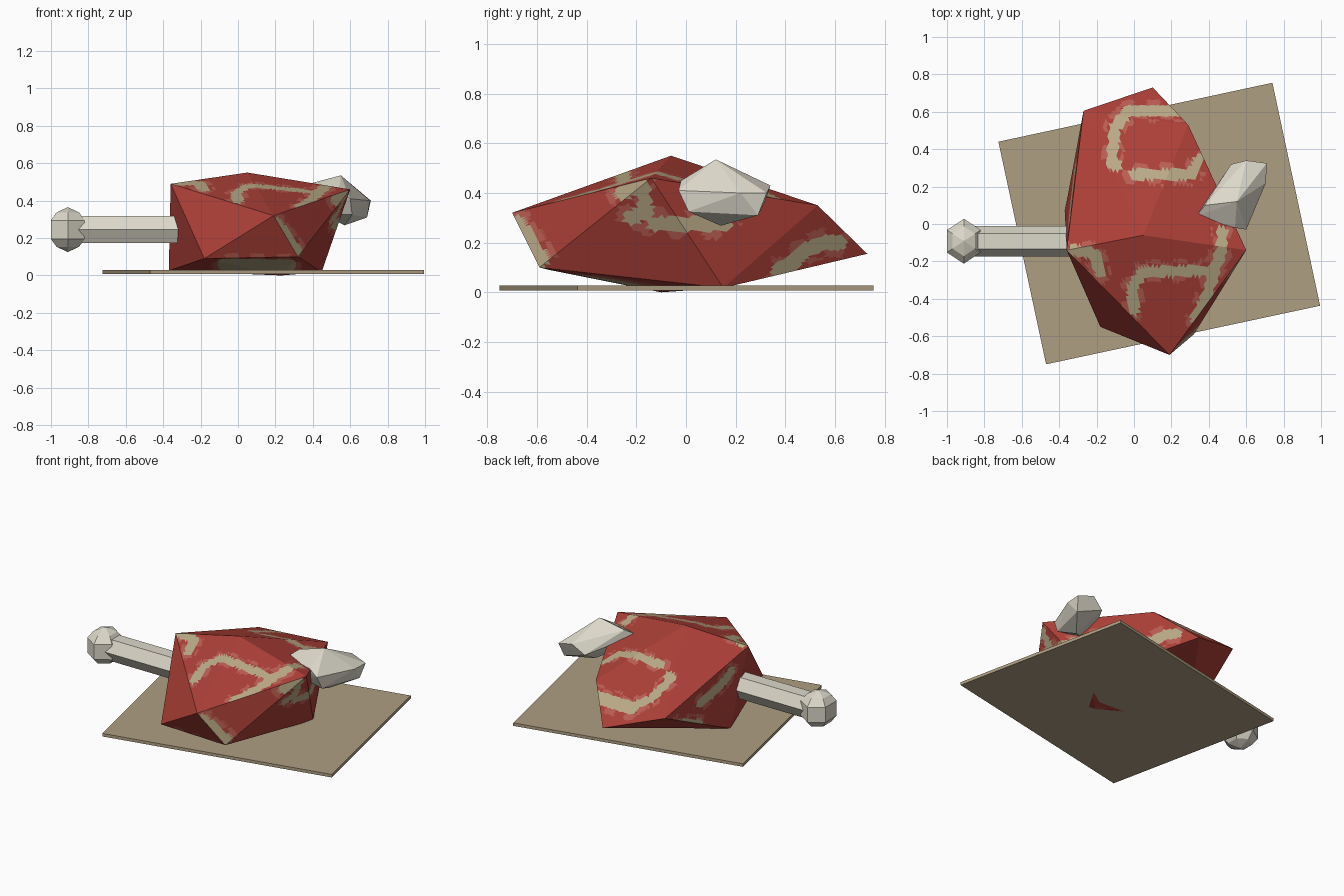
import bpy, bmesh, math
from mathutils import Vector

if "Cube" in bpy.data.objects:
    bpy.data.objects.remove(bpy.data.objects["Cube"])


def material(name, rgb):
    m = bpy.data.materials.new(name)
    m.diffuse_color = (*rgb, 1)
    m.use_nodes = True
    m.node_tree.nodes["Principled BSDF"].inputs["Base Color"].default_value = m.diffuse_color
    return m


RED = material("meat red", (0.41, 0.05, 0.038))
PINK = material("pale meat", (0.49, 0.11, 0.085))
FAT = material("fat beige", (0.49, 0.40, 0.24))
BONE = material("bone white", (0.72, 0.69, 0.59))
WOOD = material("board tan", (0.43, 0.345, 0.225))


def finish(name, bm, *mats):
    bmesh.ops.recalc_face_normals(bm, faces=bm.faces)
    me = bpy.data.meshes.new(name)
    bm.to_mesh(me)
    bm.free()
    for m in mats:
        me.materials.append(m)
    ob = bpy.data.objects.new(name, me)
    bpy.context.collection.objects.link(ob)
    return ob


def lathe(name, rings, centre, scale, axis_x=False, mat=BONE):
    """Six sided solid from (radius, height) rings, corners on the y axis."""
    bm = bmesh.new()
    loops = []
    for r, h in rings:
        loop = []
        for i in range(6):
            a = math.pi / 2 + i * math.pi / 3
            p = (h, r * math.sin(a), r * math.cos(a)) if axis_x else \
                (r * math.cos(a), r * math.sin(a), h)
            loop.append(bm.verts.new([c + s * q for c, s, q in zip(centre, scale, p)]))
        loops.append(loop)
    for a, b in zip(loops, loops[1:]):
        for i in range(6):
            j = (i + 1) % 6
            bm.faces.new((a[i], a[j], b[j], b[i]))
    bm.faces.new(loops[0])
    bm.faces.new(loops[-1])
    bmesh.ops.remove_doubles(bm, verts=bm.verts, dist=0.0005)
    return finish(name, bm, mat)


# Board: thin turned slab
bm = bmesh.new()
corners = [(-0.725, 0.44), (0.74, 0.755), (0.995, -0.437), (-0.47, -0.75)]
base = bm.faces.new([bm.verts.new((x, y, 0.008)) for x, y in corners])
top = bmesh.ops.extrude_face_region(bm, geom=[base])
bmesh.ops.translate(bm, vec=(0, 0, 0.02),
                    verts=[v for v in top["geom"] if isinstance(v, bmesh.types.BMVert)])
finish("board", bm, WOOD)

# Meat: uneven twenty sided lump
peak = (0.05, -0.06, 0.55)
foot = (0.23, -0.10, 0.0)
upper = [(-0.36, -0.14, 0.49), (0.19, -0.70, 0.32), (0.60, -0.14, 0.46),
         (0.29, 0.53, 0.35), (-0.27, 0.605, 0.27)]
lower = [(-0.18, -0.55, 0.09), (0.32, -0.59, 0.10), (0.447, 0.15, 0.018),
         (0.10, 0.73, 0.155), (-0.37, 0.065, 0.025)]
bm = bmesh.new()
p, f = bm.verts.new(peak), bm.verts.new(foot)
up = [bm.verts.new(c) for c in upper]
lo = [bm.verts.new(c) for c in lower]
for i in range(5):
    j = (i + 1) % 5
    for tri in ((p, up[i], up[j]), (up[i], lo[i], up[j]),
                (up[j], lo[i], lo[j]), (f, lo[j], lo[i])):
        bm.faces.new(tri)
bmesh.ops.subdivide_edges(bm, edges=bm.edges, cuts=25, use_grid_fill=True)
bmesh.ops.recalc_face_normals(bm, faces=bm.faces)

# Fat streaks: strokes drawn onto the top, right, left and front sides
STROKES = {
    "top": [
        [(0.25, 0.605), (-0.03, 0.605), (-0.10, 0.52), (-0.12, 0.33), (-0.09, 0.31)],
        [(0.0, 0.265), (0.31, 0.265), (0.345, 0.34)],
        [(0.47, -0.04), (0.47, -0.13), (0.43, -0.25), (0.39, -0.38), (0.33, -0.50)],
        [(0.40, -0.25), (0.05, -0.255), (-0.01, -0.34), (0.0, -0.46)],
        [(-0.32, -0.14), (-0.21, -0.16), (-0.18, -0.26)],
    ],
    "right": [
        [(-0.26, 0.40), (-0.18, 0.43), (-0.16, 0.33), (-0.22, 0.30)],
        [(-0.13, 0.275), (0.16, 0.275)],
        [(0.37, 0.09), (0.42, 0.11), (0.48, 0.17), (0.56, 0.20), (0.62, 0.20)],
        [(-0.68, 0.28), (-0.62, 0.20), (-0.58, 0.13)],
    ],
    "left": [
        [(0.02, 0.38), (0.10, 0.33), (0.20, 0.29), (0.30, 0.27)],
        [(0.32, 0.14), (0.50, 0.20)],
    ],
    "front": [[(-0.08, 0.06), (0.28, 0.055)]],
}


def distance(q, path):
    best = 9
    for a, b in zip(path, path[1:]):
        a, b = Vector(a), Vector(b)
        t = max(0, min(1, (q - a).dot(b - a) / (b - a).length_squared))
        best = min(best, (a + (b - a) * t - q).length)
    return best


for face in bm.faces:
    c, n = face.calc_center_median(), face.normal
    if n.z > 0.6:
        side, q = "top", Vector((c.x, c.y))
    elif n.x > 0.3:
        side, q = "right", Vector((c.y, c.z))
    elif n.x < -0.6:
        side, q = "left", Vector((c.y, c.z))
    elif n.y < 0:
        side, q = "front", Vector((c.x, c.z))
    else:
        continue
    d = min(distance(q, s) for s in STROKES[side])
    # Pale blocks break up the rim of each streak
    blocky = (math.floor(q.x / 0.07) + math.floor(q.y / 0.07)) % 2 == 0
    if d < 0.03:
        face.material_index = 2
    elif d < 0.06 and blocky:
        face.material_index = 1
finish("meat", bm, RED, PINK, FAT)

# Long bone: six sided shaft with a bevelled knob
lathe("bone_shaft", [(0.0825, -0.90), (0.0825, -0.20)], (0, -0.092, 0.245),
      (1, 1, 1), axis_x=True)
lathe("bone_knob", [(0, -0.12), (0.08, -0.092), (0.12, -0.05), (0.12, 0.05),
                    (0.08, 0.092), (0, 0.12)], (-0.91, -0.092, 0.245), (0.87, 1, 1))

# Short bone end: irregular faceted lump
bm = bmesh.new()
for co in [(0.55, 0.12, 0.535), (0.38, 0.10, 0.49), (0.33, 0.04, 0.45),
           (0.60, -0.03, 0.41), (0.54, -0.02, 0.45), (0.71, 0.325, 0.40),
           (0.705, 0.22, 0.40), (0.69, 0.29, 0.31), (0.60, 0.34, 0.43),
           (0.52, 0.32, 0.37), (0.57, 0.14, 0.268), (0.61, 0.01, 0.325),
           (0.45, 0.05, 0.33)]:
    bm.verts.new(co)
hull = bmesh.ops.convex_hull(bm, input=bm.verts)
bmesh.ops.delete(bm, geom=[v for v in bm.verts if not v.link_faces], context="VERTS")
finish("bone_end", bm, BONE)
